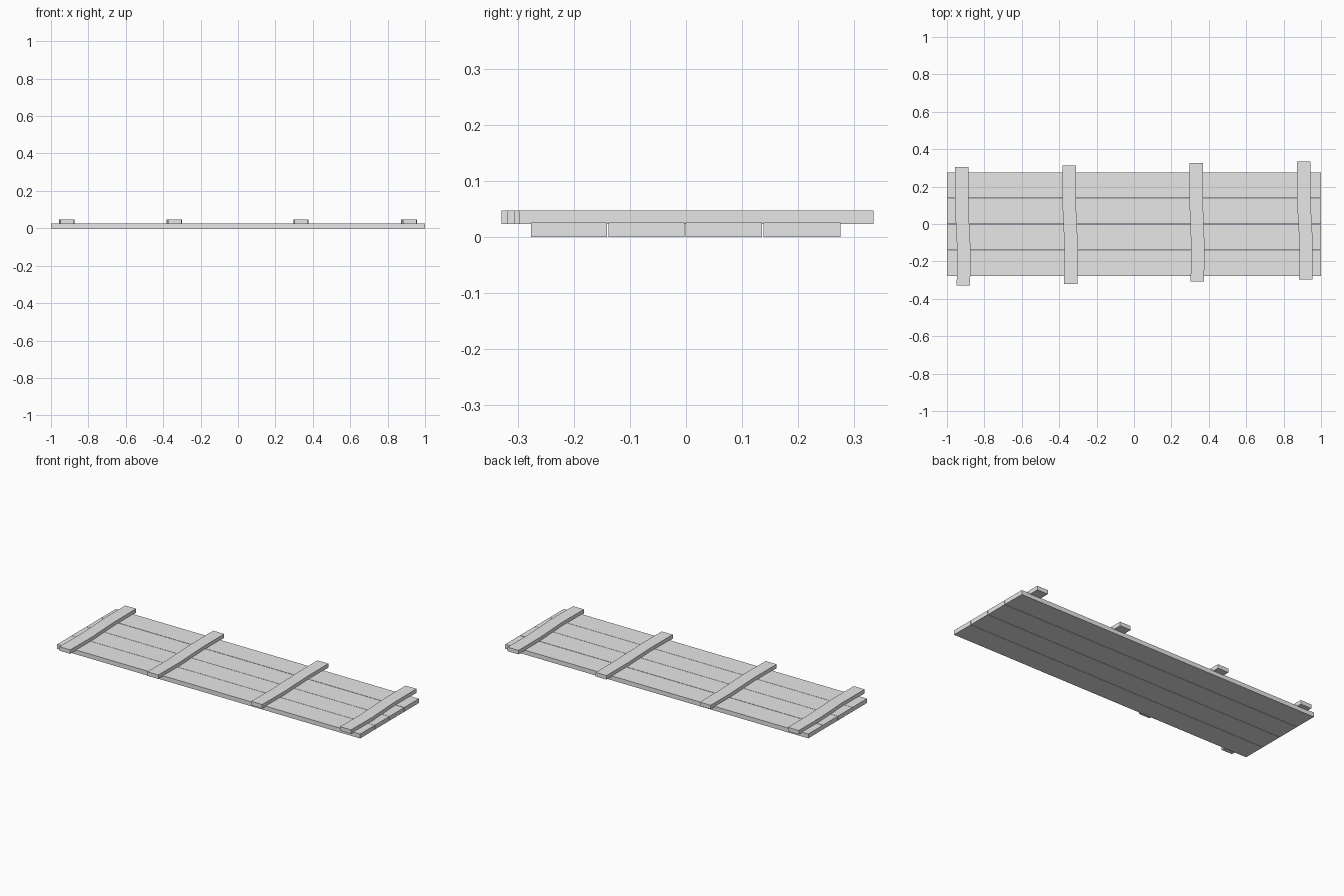
import bpy
import bmesh

cube = bpy.data.objects.get("Cube")
if cube:
    bpy.data.objects.remove(cube, do_unlink=True)

# Single plain grey finish
GREY = (0.8, 0.8, 0.8, 1.0)
grey = bpy.data.materials.new("plain_grey")
grey.use_nodes = True
grey.diffuse_color = GREY
grey.node_tree.nodes["Principled BSDF"].inputs["Base Color"].default_value = GREY


def slab(name, outline, z0, z1):
    """Extrude a flat outline between two heights."""
    bm = bmesh.new()
    base = bm.faces.new([bm.verts.new((x, y, z0)) for x, y in outline])
    top = bmesh.ops.extrude_face_region(bm, geom=[base])["geom"]
    verts = [v for v in top if isinstance(v, bmesh.types.BMVert)]
    bmesh.ops.translate(bm, verts=verts, vec=(0, 0, z1 - z0))
    bmesh.ops.recalc_face_normals(bm, faces=bm.faces)
    mesh = bpy.data.meshes.new(name)
    bm.to_mesh(mesh)
    bm.free()
    mesh.materials.append(grey)
    obj = bpy.data.objects.new(name, mesh)
    bpy.context.collection.objects.link(obj)


# Long planks with narrow gaps between them
for i, (y0, y1) in enumerate([(-0.277, -0.141), (-0.139, -0.003),
                              (-0.001, 0.136), (0.139, 0.276)]):
    slab(f"plank_{i + 1}", [(-1, y0), (1, y0), (1, y1), (-1, y1)], 0, 0.026)

# Slightly crooked cross battens: centre x at the back and front, y extent
battens = [(-0.922, -0.912, -0.33, 0.305),
           (-0.347, -0.338, -0.32, 0.314),
           (0.332, 0.339, -0.308, 0.326),
           (0.907, 0.918, -0.298, 0.335)]
HALF = 0.036
for i, (back, front, y0, y1) in enumerate(battens):
    spine = [(front, y0), (front + 0.002, y0 + 0.2),
             (back, y1 - 0.2), (back, y1)]
    outline = [(x + HALF, y) for x, y in spine]
    outline += [(x - HALF, y) for x, y in reversed(spine)]
    slab(f"batten_{i + 1}", outline, 0.023, 0.047)
